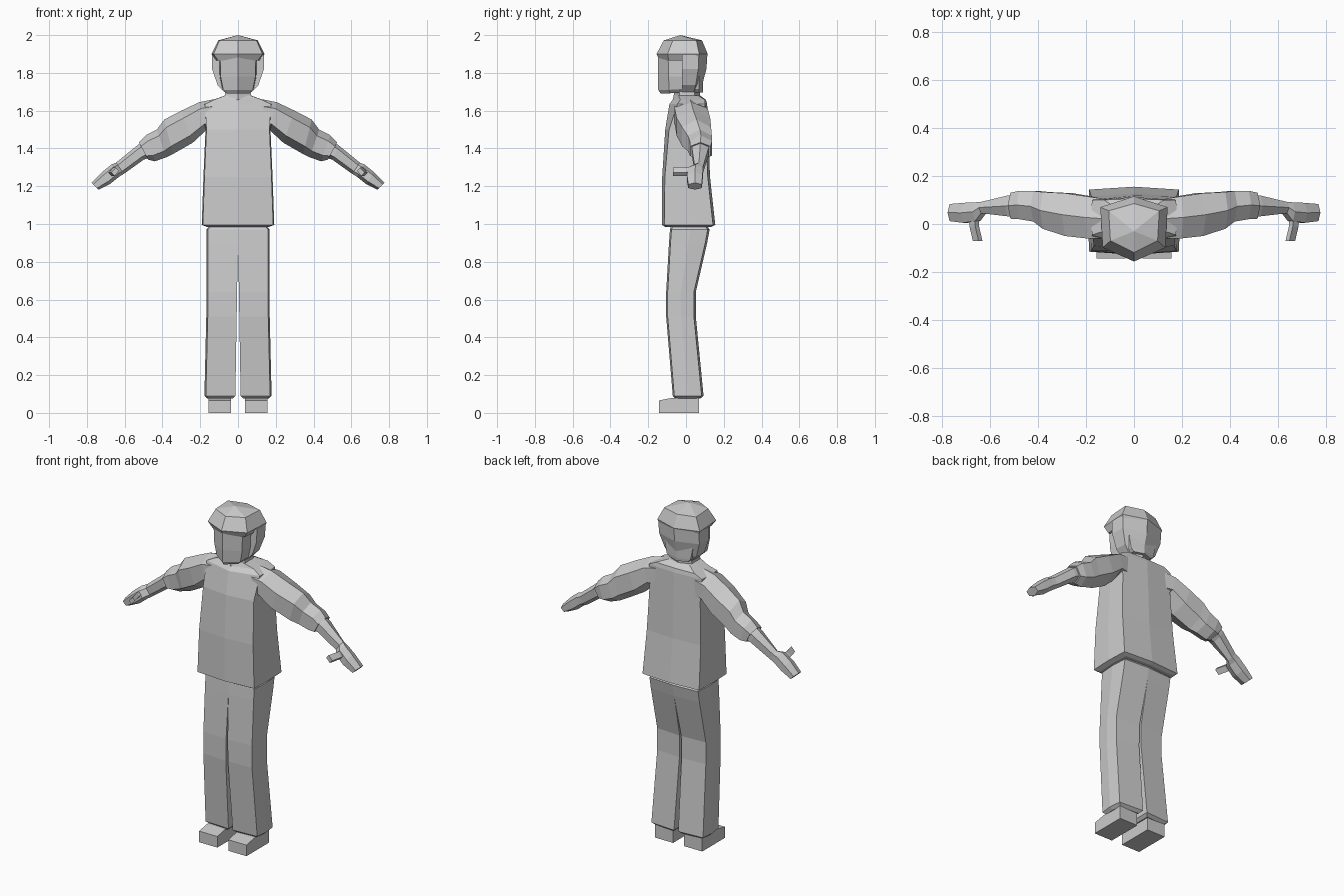
import bpy, bmesh


def loft(name, rings, mirror=False):
    """Skin closed rings of points into a capped solid, optionally mirrored in x."""
    bm = bmesh.new()
    vs = [[bm.verts.new(p) for p in r] for r in rings]
    n = len(rings[0])
    for a, b in zip(vs, vs[1:]):
        for i in range(n):
            j = (i + 1) % n
            bm.faces.new((a[i], a[j], b[j], b[i]))
    bm.faces.new(vs[0][::-1])
    bm.faces.new(vs[-1])
    bmesh.ops.remove_doubles(bm, verts=bm.verts, dist=0.0005)
    bmesh.ops.recalc_face_normals(bm, faces=bm.faces)
    me = bpy.data.meshes.new(name)
    bm.to_mesh(me)
    bm.free()
    ob = bpy.data.objects.new(name, me)
    bpy.context.collection.objects.link(ob)
    if mirror:
        ob.modifiers.new("Mirror", 'MIRROR').use_mirror_merge = False
    return ob


def sym(half):
    """Complete a right-hand half section (front to back) across x = 0."""
    return half + [(-x, y, z) for x, y, z in reversed(half) if x > 1e-6]


def limb_ring(tx, tz, bx, bz, y0, y1):
    """Six-sided limb section from its top point, bottom point and depth range."""
    cx, cz, cy = (tx + bx) / 2, (tz + bz) / 2, (y0 + y1) / 2
    ux, uz, uy = (tx - bx) / 2, (tz - bz) / 2, (y1 - y0) / 2
    return [(cx + t * ux, cy + s * uy, cz + t * uz) for t, s in
            ((1, 0), (.55, -1), (-.55, -1), (-1, 0), (-.55, 1), (.55, 1))]


# Jacket body: z, half width, front corner, front centre, back corner, back centre
def body_ring(z, w, f, fc, b, bc):
    return sym([(0, fc, z), (w * .97, f, z), (w, (f + b) / 2, z), (w * .97, b, z), (0, bc, z)])

loft("jacket_body", [body_ring(*r) for r in (
    (.985, .165, -.10, -.11, .125, .135),
    (.995, .192, -.115, -.128, .143, .155),
    (1.25, .183, -.112, -.126, .115, .127),
    (1.50, .172, -.09, -.11, .105, .118),
    (1.635, .18, -.045, -.088, .10, .112),
    (1.658, .13, -.03, -.07, .10, .105),
    (1.68, .07, -.04, -.055, .065, .075))])

# Sleeves with a thick rolled cuff
loft("sleeve", [limb_ring(*r) for r in (
    (.13, 1.66, .13, 1.49, -.06, .105),
    (.205, 1.645, .17, 1.495, -.06, .115),
    (.30, 1.60, .24, 1.43, -.05, .128),
    (.39, 1.553, .345, 1.37, -.02, .133),
    (.43, 1.50, .38, 1.353, .01, .137),
    (.488, 1.47, .44, 1.332, .02, .138),
    (.525, 1.432, .475, 1.34, .022, .13),
    (.515, 1.425, .48, 1.352, .035, .115))], True)

# Bare forearm and hand
loft("forearm_hand", [limb_ring(*r) for r in (
    (.50, 1.44, .47, 1.35, .032, .12),
    (.535, 1.415, .50, 1.34, .032, .118),
    (.645, 1.325, .605, 1.265, .045, .092),
    (.67, 1.315, .63, 1.25, .012, .09),
    (.72, 1.275, .68, 1.21, .005, .088),
    (.775, 1.218, .738, 1.182, .012, .083))], True)

loft("thumb", [[(cx - .018, y, cz + .004), (cx + .006, y, cz - .022),
                (cx + .022, y, cz - .004), (cx - .002, y, cz + .022)]
               for cx, cz, y in ((.665, 1.275, .03), (.662, 1.277, -.01), (.648, 1.277, -.07))], True)


# Trousers: z, inner x, outer x, front y, back y
def leg_ring(z, xi, xo, f, b):
    return [(xi, f, z), (xo - .008, f + .008, z), (xo, (f + b) / 2, z),
            (xo - .008, b - .01, z), (xi, b, z)]

loft("trouser_leg", [leg_ring(*r) for r in (
    (1.02, 0, .14, -.07, .10),
    (.985, 0, .155, -.08, .115),
    (.97, 0, .168, -.085, .125),
    (.90, 0, .168, -.09, .112),
    (.64, .005, .168, -.105, .052),
    (.51, .007, .168, -.105, .052),
    (.09, .014, .178, -.07, .093),
    (.075, .03, .16, -.055, .075))], True)

# Blocky shoes
loft("shoe", [[(x, -.143, 0), (x, .07, 0), (x, .07, .08), (x, -.07, .08), (x, -.143, .066)]
              for x in (.036, .156)], True)

# Neck
loft("neck", [sym([(0, -.06 - s, z), (.065 + s, -.035, z), (.065 + s, .045, z), (0, .07 + s, z)])
              for z, s in ((1.64, .015), (1.68, .005), (1.74, 0))])

# Face with a centre ridge and pointed chin: z, front y, width, corner y
loft("face", [sym([(0, f, z), (w, c, z), (w + .005, -.01, z + d), (w, .07, z + d), (0, .09, z + d)])
              for z, f, w, c, d in ((1.692, -.135, .06, -.085, .005), (1.71, -.147, .078, -.09, .005),
                                    (1.78, -.148, .092, -.092, 0), (1.90, -.148, .095, -.095, 0))])


# Hair: hexagonal cap with fringe, and the back part down to the nape
def hair_ring(z, f, fw, fy, bw, by, b):
    return sym([(0, f, z), (fw, fy, z), (bw, by, z), (0, b, z)])

loft("hair_cap", [hair_ring(*r) for r in (
    (1.865, -.14, .105, -.09, .125, .065, .10),
    (1.90, -.156, .13, -.098, .14, .07, .115),
    (1.972, -.118, .098, -.07, .105, .055, .085),
    (2.0, -.0302, .0001, -.03, .0001, -.03, -.0298))])

loft("hair_back", [sym([(0, -.02, z), (w, -.02, z), (w * .97, b * .6, z), (0, b, z)])
                   for z, w, b in ((1.70, .075, .07), (1.735, .108, .085), (1.82, .137, .108),
                                   (1.895, .138, .113))])
